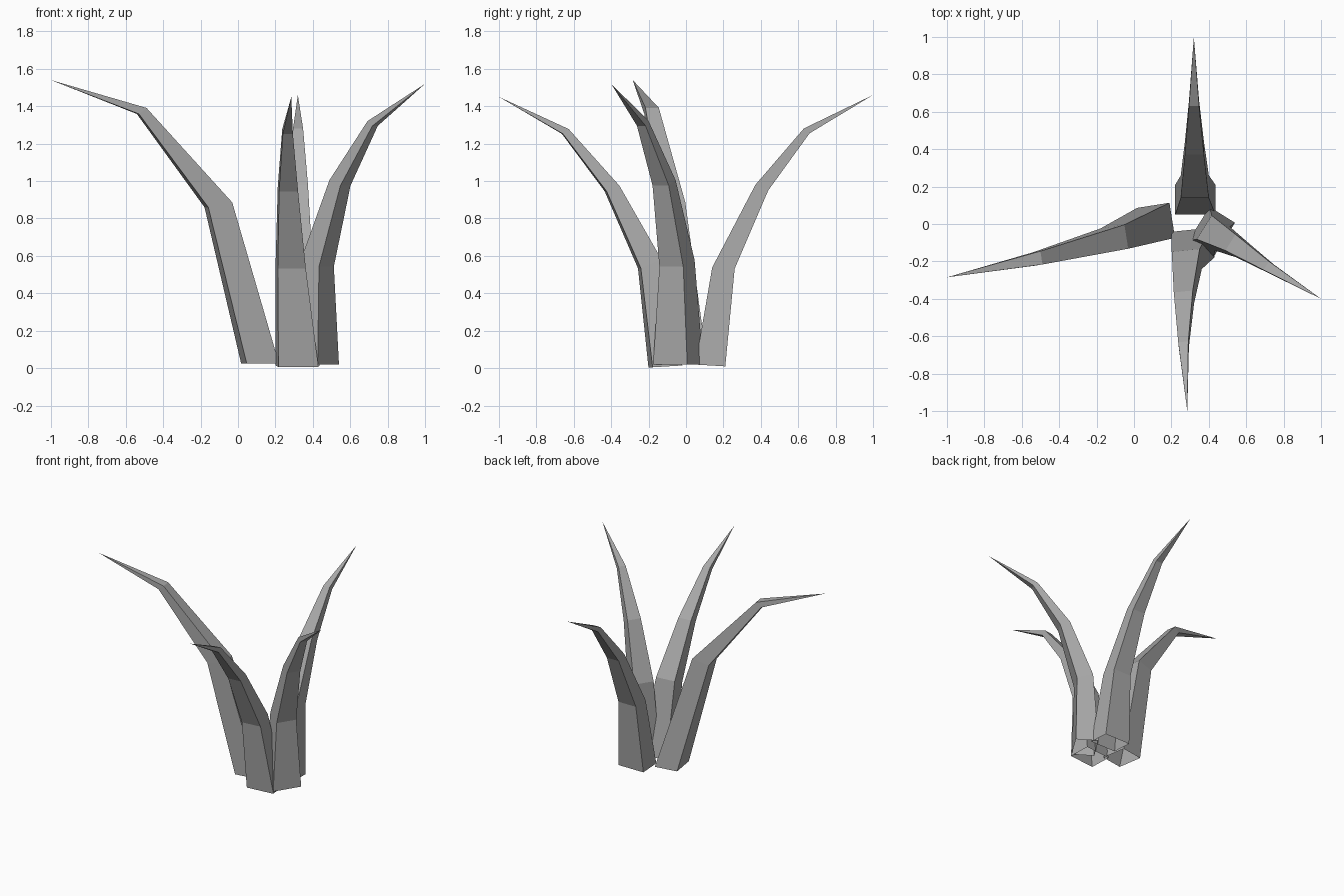
import bpy
import bmesh
from math import cos, sin, radians
from mathutils import Vector

default_cube = bpy.data.objects.get("Cube")
if default_cube:
    bpy.data.objects.remove(default_cube, do_unlink=True)


def make_material(name, colour):
    material = bpy.data.materials.new(name)
    material.use_nodes = True
    material.diffuse_color = colour
    shader = material.node_tree.nodes["Principled BSDF"]
    shader.inputs["Base Color"].default_value = colour
    return material


leaf_grey = make_material("leaf grey", (0.4, 0.4, 0.4, 1))

# Width and depth of the box section at each bend
SHORT_SECTIONS = [(0.215, 0.16), (0.15, 0.12), (0.102, 0.075), (0.054, 0.04)]
LONG_SECTIONS = [(0.19, 0.175), (0.13, 0.132), (0.072, 0.052)]


def make_blade(name, yaw, spine, tip, sections):
    """Open-bottomed, four-sided blade; spine rows are x, y, z, section lean."""
    angle = radians(yaw)
    outward = Vector((cos(angle), sin(angle), 0))
    across = Vector((-sin(angle), cos(angle), 0))
    bm = bmesh.new()
    rings = []
    for (x, y, z, lean), (width, depth) in zip(spine, sections):
        centre = Vector((x, y, z))
        side = across * width / 2
        thick = (outward * cos(lean) - Vector((0, 0, sin(lean)))) * depth / 2
        corners = (thick - side, thick + side, side - thick, -side - thick)
        rings.append([bm.verts.new(centre + corner) for corner in corners])

    # Walls between bends, then the pointed end
    for low, high in zip(rings, rings[1:]):
        for i in range(4):
            j = (i + 1) % 4
            bm.faces.new((low[i], low[j], high[j], high[i]))
    point = bm.verts.new(tip)
    last = rings[-1]
    for i in range(4):
        bm.faces.new((last[i], last[(i + 1) % 4], point))

    mesh = bpy.data.meshes.new(name)
    bm.to_mesh(mesh)
    bm.free()
    mesh.materials.append(leaf_grey)
    blade = bpy.data.objects.new(name, mesh)
    bpy.context.collection.objects.link(blade)
    return blade


# Blades curling outward in four directions
make_blade("back_blade", 90,
           [(0.328, 0.13, 0.015, 0.06), (0.325, 0.2, 0.535, 0.06),
            (0.323, 0.405, 0.965, 0.4), (0.321, 0.645, 1.268, 0.7)],
           (0.32, 1, 1.46), SHORT_SECTIONS)
make_blade("front_blade", -84,
           [(0.315, -0.11, 0.01, 0.06), (0.282, -0.195, 0.56, 0.45),
            (0.267, -0.395, 0.96, 0.4), (0.265, -0.645, 1.265, 0.7)],
           (0.285, -1, 1.45), SHORT_SECTIONS)
make_blade("left_blade", -32,
           [(0.415, -0.042, 0.02, 0), (0.424, -0.048, 0.56, 0.3),
            (0.545, -0.117, 0.99, 0.4), (0.72, -0.231, 1.308, 0.7)],
           (1, -0.4, 1.52), SHORT_SECTIONS)
make_blade("right_blade", 189,
           [(0.118, 0.006, 0.025, 0), (-0.105, -0.078, 0.873, 0.2),
            (-0.515, -0.184, 1.375, 0.67)],
           (-1, -0.285, 1.54), LONG_SECTIONS)
